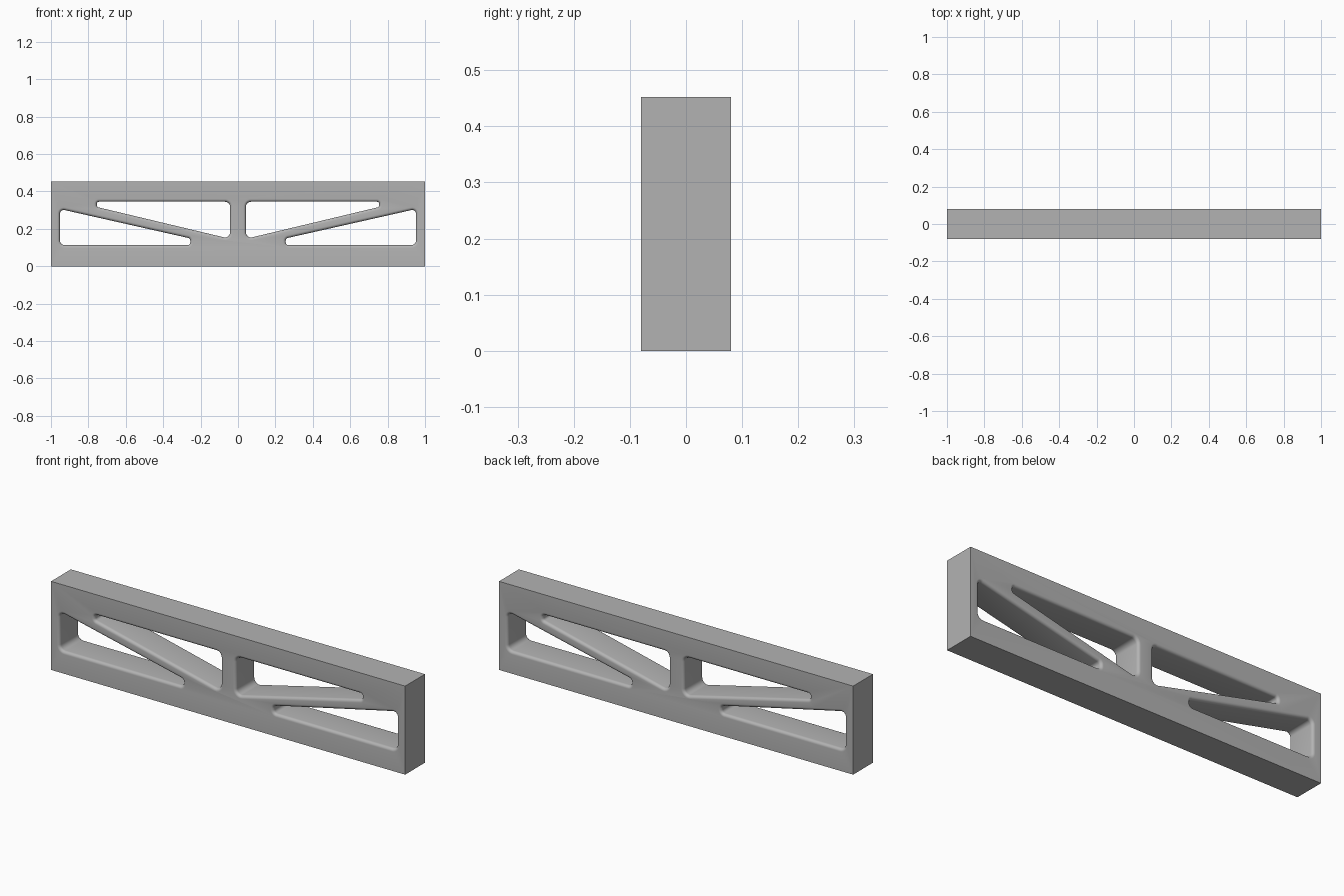
import bpy, bmesh, math
from mathutils import Vector

if "Cube" in bpy.data.objects:
    bpy.data.objects.remove(bpy.data.objects["Cube"])

LENGTH, DEPTH, HEIGHT = 2.0, 0.16, 0.452
FILLET = 0.015

# Single grey finish
grey = bpy.data.materials.new("plain_grey")
grey.use_nodes = True
colour = (0.45, 0.45, 0.45, 1)
grey.diffuse_color = colour
grey.node_tree.nodes["Principled BSDF"].inputs["Base Color"].default_value = colour


def add_object(name, bm):
    bmesh.ops.recalc_face_normals(bm, faces=bm.faces)
    mesh = bpy.data.meshes.new(name)
    bm.to_mesh(mesh)
    bm.free()
    mesh.materials.append(grey)
    obj = bpy.data.objects.new(name, mesh)
    bpy.context.collection.objects.link(obj)
    return obj


def rounded_outline(corners, grow, steps=6):
    """Counter-clockwise (x, z, radius) corners, rounded and grown outwards."""
    points = []
    for i, (x, z, radius) in enumerate(corners):
        here = Vector((x, z))
        before = here - Vector(corners[i - 1][:2])
        after = Vector(corners[(i + 1) % len(corners)][:2]) - here
        n1 = Vector((before.y, -before.x)).normalized()
        n2 = Vector((after.y, -after.x)).normalized()
        centre = here - (n1 + n2) * radius / (1 + n1.dot(n2))
        for s in range(steps + 1):
            points.append(centre + n1.slerp(n2, s / steps) * (radius + grow))
    return points


def opening_cutter(name, corners, side):
    """Loft of outlines that flares into a fillet at both faces."""
    half = DEPTH / 2
    flare = [(half - FILLET + FILLET * math.sin(t), FILLET * (1 - math.cos(t)))
             for t in (math.pi / 2 * i / 6 for i in range(7))]
    flare.append((half + 0.02, FILLET))
    sections = [(-y, g) for y, g in reversed(flare)] + flare
    bm = bmesh.new()
    rings = [[bm.verts.new((side * p.x, y, p.y)) for p in rounded_outline(corners, g)]
             for y, g in sections]
    for a, b in zip(rings, rings[1:]):
        for i in range(len(a)):
            j = (i + 1) % len(a)
            bm.faces.new((a[i], a[j], b[j], b[i]))
    bm.faces.new(rings[0])
    bm.faces.new(rings[-1])
    obj = add_object(name, bm)
    obj.hide_render = True
    return obj


# Solid beam block
bm = bmesh.new()
bmesh.ops.create_cube(bm, size=1)
bmesh.ops.scale(bm, vec=(LENGTH, DEPTH, HEIGHT), verts=bm.verts)
bmesh.ops.translate(bm, vec=(0, 0, HEIGHT / 2), verts=bm.verts)
beam = add_object("truss_beam", bm)

# Tapered openings above and below each diagonal brace
upper = [(-0.755, 0.317, 0.012), (-0.043, 0.147, 0.026),
         (-0.043, 0.345, 0.026), (-0.755, 0.345, 0.012)]
lower = [(-0.952, 0.113, 0.026), (-0.255, 0.113, 0.016),
         (-0.255, 0.149, 0.016), (-0.952, 0.306, 0.02)]

bpy.context.view_layer.objects.active = beam
for side in (1, -1):
    for label, corners in (("upper", upper), ("lower", lower)):
        cutter = opening_cutter(label + "_opening_cutter", corners, side)
        cut = beam.modifiers.new(label + "_opening", 'BOOLEAN')
        cut.operation = 'DIFFERENCE'
        cut.solver = 'EXACT'
        cut.object = cutter
        bpy.ops.object.modifier_apply(modifier=cut.name)
        bpy.data.objects.remove(cutter)

# Smooth fillets with crisp outer edges
bpy.ops.object.select_all(action='DESELECT')
beam.select_set(True)
bpy.ops.object.shade_smooth_by_angle(angle=math.radians(30))
